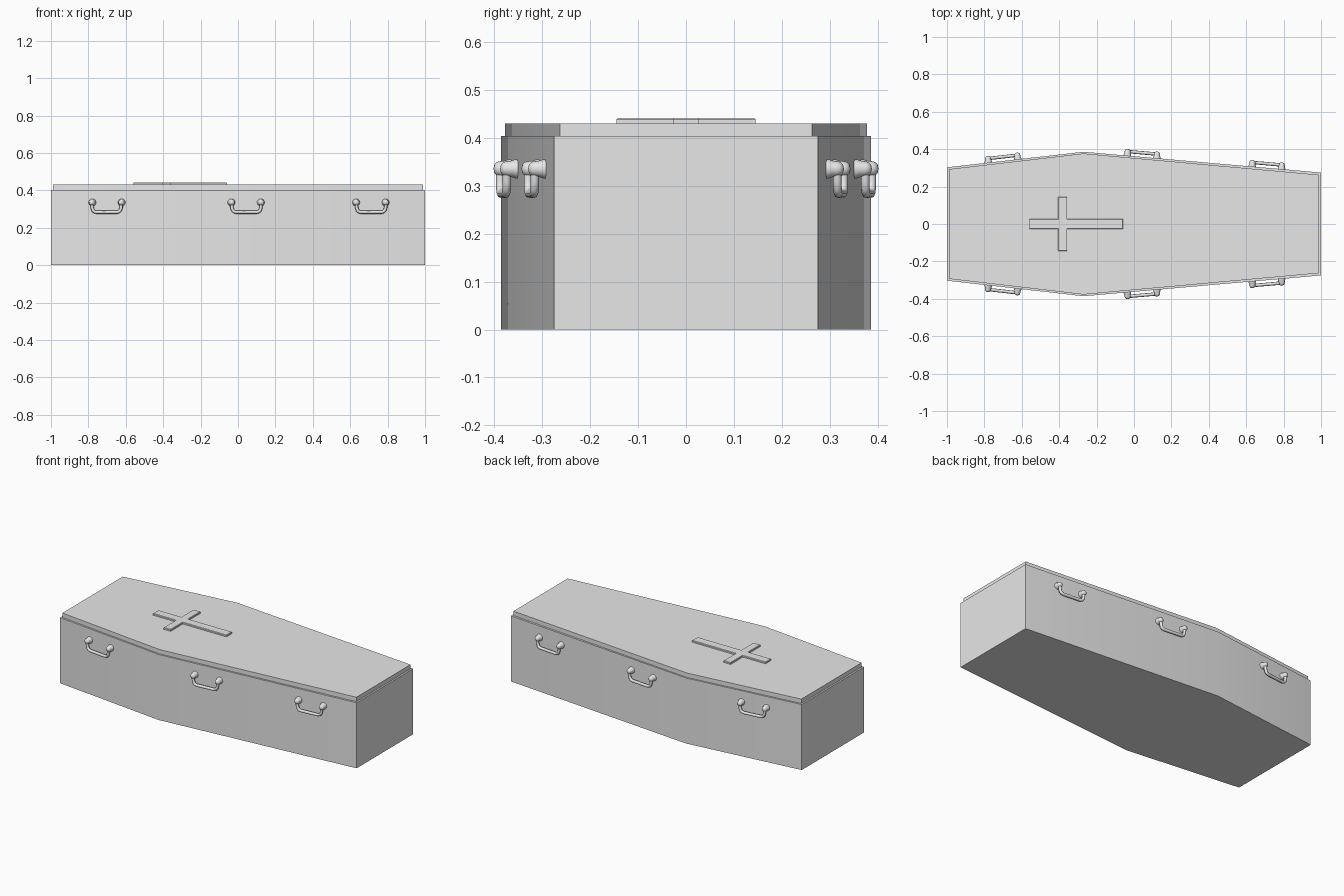
import bpy, bmesh, math
from mathutils import Matrix, Vector

cube = bpy.data.objects.get("Cube")
if cube:
    bpy.data.objects.remove(cube, do_unlink=True)

grey = bpy.data.materials.new("light grey")
grey.use_nodes = True
colour = (0.8, 0.8, 0.8, 1)
grey.diffuse_color = colour
grey.node_tree.nodes["Principled BSDF"].inputs["Base Color"].default_value = colour


def finish(obj, angle=30):
    """Colour an object and smooth its shallow edges."""
    obj.data.materials.append(grey)
    bpy.ops.object.select_all(action="DESELECT")
    obj.select_set(True)
    bpy.context.view_layer.objects.active = obj
    if obj.type == "CURVE":
        bpy.ops.object.convert(target="MESH")
    bpy.ops.object.shade_smooth_by_angle(angle=math.radians(angle))
    return bpy.context.object


def add_mesh(name, bm):
    bmesh.ops.recalc_face_normals(bm, faces=bm.faces)
    mesh = bpy.data.meshes.new(name)
    bm.to_mesh(mesh)
    bm.free()
    obj = bpy.data.objects.new(name, mesh)
    bpy.context.collection.objects.link(obj)
    return obj


def prism(name, outline, z0, z1, taper=0.0):
    """Extrude a flat outline upward, with an optional chamfered top."""
    bm = bmesh.new()
    base = bm.faces.new([bm.verts.new((x, y, z0)) for x, y in outline])
    ext = bmesh.ops.extrude_face_region(bm, geom=[base])
    tops = [v for v in ext["geom"] if isinstance(v, bmesh.types.BMVert)]
    bmesh.ops.translate(bm, verts=tops, vec=(0, 0, z1 - z0))
    bmesh.ops.recalc_face_normals(bm, faces=bm.faces)
    if taper:
        cap = [f for f in bm.faces if f.normal.z > 0.9]
        bmesh.ops.inset_region(bm, faces=cap, thickness=taper, depth=0)
        for v in bm.verts:
            if v.co.z > z1 - 1e-4 and not any(v in f.verts for f in cap):
                v.co.z -= taper
    return finish(add_mesh(name, bm))


def mirrored(half):
    """Complete a half outline across the long axis."""
    return [(x, -y) for x, y in half] + [(x, y) for x, y in reversed(half)]


# Six-sided body and slightly smaller lid
wall = [(-1, 0.303), (-0.27, 0.386), (1, 0.275)]
prism("coffin_body", mirrored(wall), 0, 0.403)
prism("coffin_lid", mirrored([(-0.99, 0.293), (-0.27, 0.377), (0.99, 0.263)]), 0.403, 0.43)

# Raised cross on the lid
left, right, bar0, bar1, half, arm = -0.56, -0.06, -0.405, -0.357, 0.027, 0.145
prism("lid_cross", mirrored([(left, half), (bar0, half), (bar0, arm),
                             (bar1, arm), (bar1, half), (right, half)]),
      0.43, 0.441, taper=0.003)


def knob(name, place):
    """Turned mount: wide foot on the wall, tapering to a rounded tip."""
    profile = [(0, -0.004), (0.02, -0.004), (0.02, 0.004), (0.017, 0.012), (0.016, 0.022),
               (0.014, 0.029), (0.009, 0.034), (0, 0.036)]
    bm = bmesh.new()
    verts = [bm.verts.new((r, -d, 0)) for r, d in profile]
    edges = [bm.edges.new(pair) for pair in zip(verts, verts[1:])]
    bmesh.ops.spin(bm, geom=verts + edges, axis=(0, 1, 0), cent=(0, 0, 0),
                   angle=math.tau, steps=16)
    bmesh.ops.remove_doubles(bm, verts=bm.verts, dist=1e-5)
    bm.transform(place)
    finish(add_mesh(name, bm), 50)


def grip(name, place):
    """Hanging U-shaped bar between two knobs."""
    half_path = [(0.079, 0.332), (0.078, 0.308), (0.073, 0.293), (0.066, 0.286), (0.054, 0.283)]
    path = half_path + [(-x, z) for x, z in reversed(half_path)]
    curve = bpy.data.curves.new(name, "CURVE")
    curve.dimensions = "3D"
    curve.bevel_depth = 0.009
    curve.bevel_resolution = 2
    curve.use_fill_caps = True
    spline = curve.splines.new("POLY")
    spline.points.add(len(path) - 1)
    for point, (x, z) in zip(spline.points, path):
        point.co = (*(place @ Vector((x, -0.022, z))), 1)
    obj = bpy.data.objects.new(name, curve)
    bpy.context.collection.objects.link(obj)
    finish(obj, 50)


# Three handles on each long side, turned to follow the wall
for part, x in (("head", -0.70), ("middle", 0.043), ("foot", 0.71)):
    (xa, ya), (xb, yb) = wall[:2] if x < wall[1][0] else wall[1:]
    y = ya + (yb - ya) * (x - xa) / (xb - xa)
    turn = math.atan2(ya - yb, xb - xa)
    for side, place in (("front", Matrix.Translation((x, -y, 0)) @ Matrix.Rotation(turn, 4, "Z")),
                        ("back", Matrix.Translation((x, y, 0)) @ Matrix.Rotation(math.pi - turn, 4, "Z"))):
        grip(f"{side}_{part}_handle", place)
        for i, dx in enumerate((-0.079, 0.079)):
            knob(f"{side}_{part}_knob_{i + 1}", place @ Matrix.Translation((dx, 0, 0.335)))
